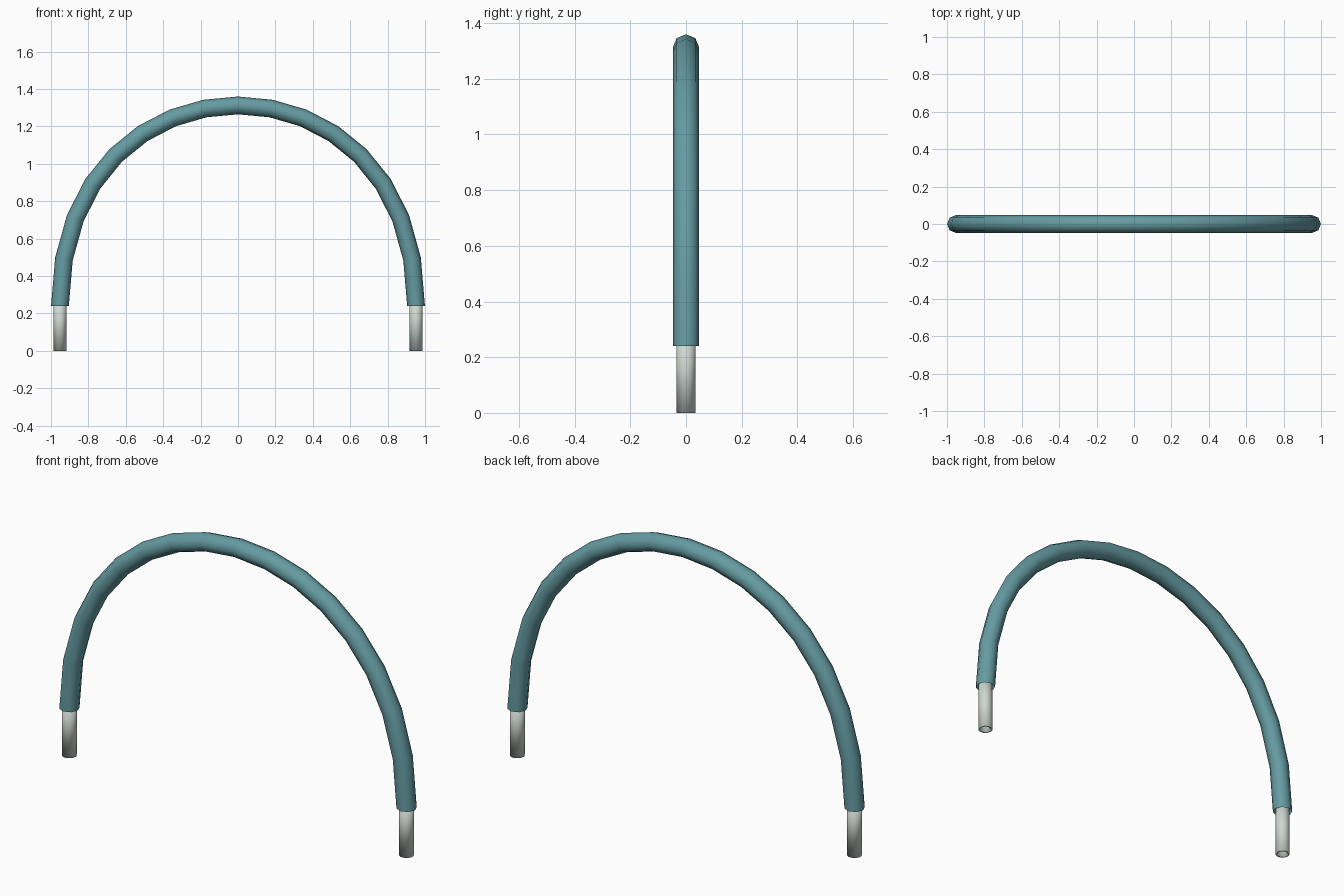
import bpy

if "Cube" in bpy.data.objects:
    bpy.data.objects.remove(bpy.data.objects["Cube"])

TEAL = (0.13, 0.33, 0.36, 1)
PALE = (0.62, 0.68, 0.63, 1)
HALF, FOOT = 0.952, 0.24


def material(name, color):
    mat = bpy.data.materials.new(name)
    mat.diffuse_color = color
    mat.use_nodes = True
    mat.node_tree.nodes["Principled BSDF"].inputs["Base Color"].default_value = mat.diffuse_color
    return mat


def tube(name, points, radius, mat, sides_res):
    """Round pipe along a Bezier path of (position, left handle, right handle)."""
    curve = bpy.data.curves.new(name, 'CURVE')
    curve.dimensions = '3D'
    curve.resolution_u = 16
    curve.bevel_depth = radius
    curve.bevel_resolution = sides_res
    spline = curve.splines.new('BEZIER')
    spline.bezier_points.add(len(points) - 1)
    for bp, (co, left, right) in zip(spline.bezier_points, points):
        bp.handle_left_type = bp.handle_right_type = 'FREE'
        bp.co, bp.handle_left, bp.handle_right = co, left, right
    spline.use_smooth = True
    obj = bpy.data.objects.new(name, curve)
    bpy.context.collection.objects.link(obj)
    curve.materials.append(mat)
    return obj


teal = material("sleeve_teal", TEAL)
pale = material("pole_pale", PALE)

# padded arch sleeve: one Bezier span with vertical handles
rise = 1.43
tube("arch_sleeve",
     [((-HALF, 0, FOOT), (-HALF, 0, FOOT - rise), (-HALF, 0, FOOT + rise)),
      ((HALF, 0, FOOT), (HALF, 0, FOOT + rise), (HALF, 0, FOOT - rise))],
     0.0475, teal, 2)

# hollow end poles that plug into the sleeve
for side, sx in (("left", -1), ("right", 1)):
    bpy.ops.mesh.primitive_cylinder_add(vertices=16, radius=0.035, depth=0.30,
                                        end_fill_type='NOTHING',
                                        location=(sx * HALF, 0, 0.15))
    pole = bpy.context.object
    pole.name = side + "_pole"
    pole.data.materials.append(pale)
    wall = pole.modifiers.new("wall", 'SOLIDIFY')
    wall.thickness = 0.008
    wall.offset = -1
    bpy.ops.object.shade_smooth_by_angle()
